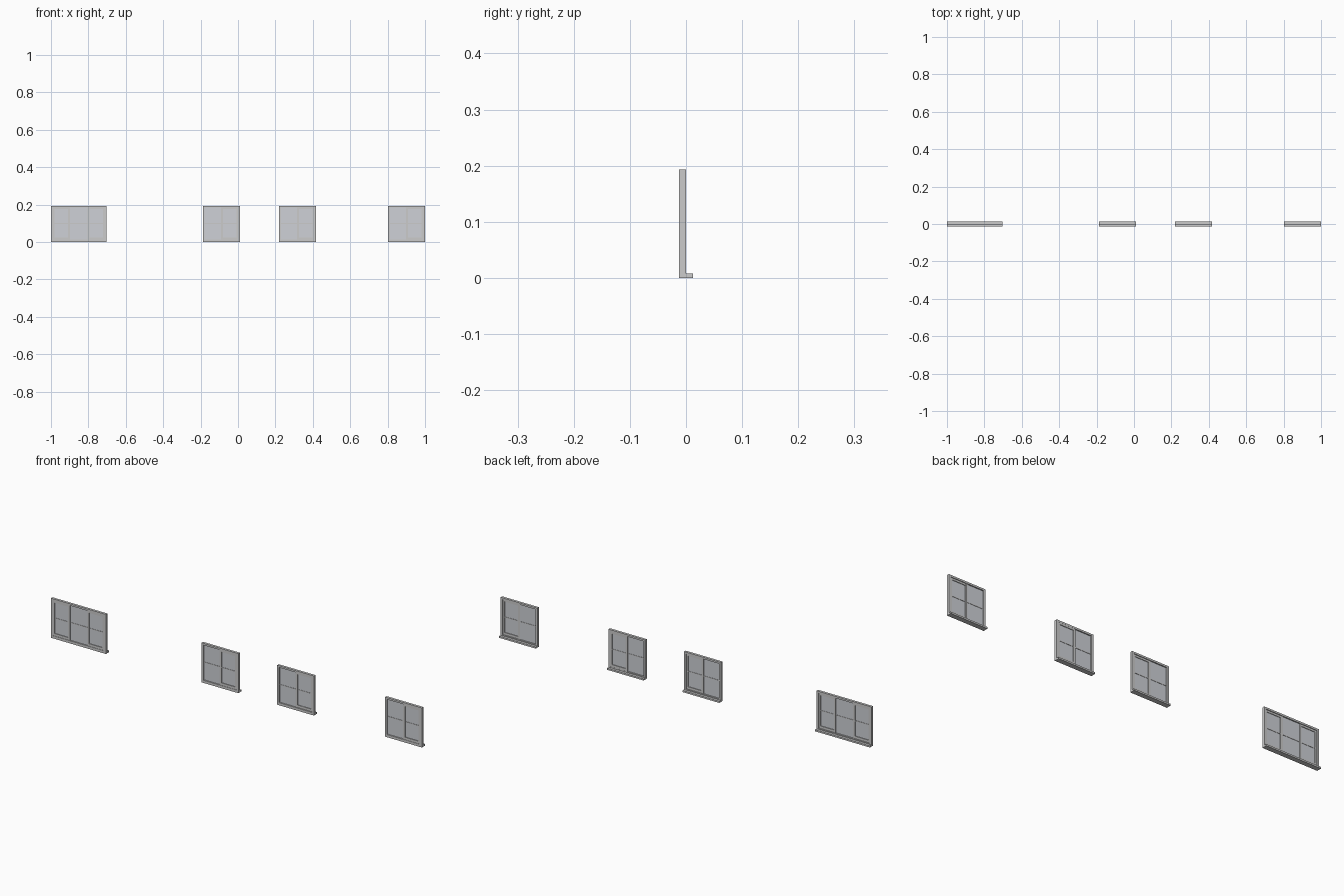
import bpy, bmesh
from mathutils import Matrix, Vector

if "Cube" in bpy.data.objects:
    bpy.data.objects.remove(bpy.data.objects["Cube"])

H = 0.193                    # window height
Y0, Y1 = -0.0122, 0.0        # frame depth
glass_mat = bpy.data.materials.new("glass")
glass_mat.diffuse_color = (0.62, 0.64, 0.68, 1)
glass_mat.use_nodes = True
glass_mat.node_tree.nodes["Principled BSDF"].inputs["Base Color"].default_value = glass_mat.diffuse_color


def boxes(name, items, mat=None):
    """One object made of axis-aligned boxes (x0, x1, y0, y1, z0, z1)."""
    bm = bmesh.new()
    for x0, x1, y0, y1, z0, z1 in items:
        m = Matrix.Translation(((x0 + x1) / 2, (y0 + y1) / 2, (z0 + z1) / 2))
        m = m @ Matrix.Diagonal((x1 - x0, y1 - y0, z1 - z0, 1))
        bmesh.ops.create_cube(bm, size=1, matrix=m)
    me = bpy.data.meshes.new(name)
    bm.to_mesh(me)
    bm.free()
    ob = bpy.data.objects.new(name, me)
    bpy.context.collection.objects.link(ob)
    if mat:
        me.materials.append(mat)
    return ob


def border(name, x0, x1, y0, y1, z0, z1, side, bottom, top):
    """Rectangular ring cut from nested rectangles, with clean joints."""
    outer = [(x0, z0), (x1, z0), (x1, z1), (x0, z1)]
    inner = [(x0 + side, z0 + bottom), (x1 - side, z0 + bottom),
             (x1 - side, z1 - top), (x0 + side, z1 - top)]
    bm = bmesh.new()
    rings = [[bm.verts.new((x, y, z)) for x, z in loop]
             for loop, y in ((outer, y0), (inner, y0), (inner, y1), (outer, y1))]
    for a, b in zip(rings, rings[1:] + rings[:1]):
        for i in range(4):
            j = (i + 1) % 4
            bm.faces.new((a[i], a[j], b[j], b[i]))
    bmesh.ops.recalc_face_normals(bm, faces=bm.faces)
    me = bpy.data.meshes.new(name)
    bm.to_mesh(me)
    bm.free()
    ob = bpy.data.objects.new(name, me)
    bpy.context.collection.objects.link(ob)


def window(tag, x0, x1, panels):
    """panels: F fixed pane, S sash set forward, R sash set back."""
    border(f"{tag}_frame", x0, x1, Y0, Y1, 0, H, 0.01, 0.013, 0.009)
    boxes(f"{tag}_sill", [(x0, x1, 0, 0.0122, 0, 0.008)])
    w = (x1 - x0) / len(panels)
    panes, bars, posts = [], [], []
    for i, kind in enumerate(panels):
        a = x0 + i * w + (0.008 if i == 0 else -0.003)
        b = x0 + (i + 1) * w + (-0.008 if i == len(panels) - 1 else 0.003)
        yc = {"F": -0.006, "S": -0.007, "R": -0.004}[kind]
        if kind != "F":
            border(f"{tag}_sash_{i}", a, b, yc - 0.0035, yc + 0.0035,
                   0.011, H - 0.007, 0.0105, 0.014, 0.011)
        panes.append((a + 0.002, b - 0.002, yc - 0.0005, yc + 0.0005, 0.012, H - 0.008))
        bars.append((a + 0.002, b - 0.002, yc - 0.002, yc + 0.002, 0.097, 0.101))
        if i:
            xp = x0 + i * w
            posts.append((xp - 0.003, xp + 0.003, -0.0095, -0.002, 0.012, H - 0.008))
    boxes(f"{tag}_glass", panes, glass_mat)
    boxes(f"{tag}_glazing_bars", bars)
    boxes(f"{tag}_posts", posts)


# row of windows along x
window("wide_window", -1.0, -0.704, "SFS")
window("middle_window", -0.188, 0.010, "FS")
window("right_window", 0.220, 0.418, "FR")
window("end_window", 0.802, 1.0, "FS")
